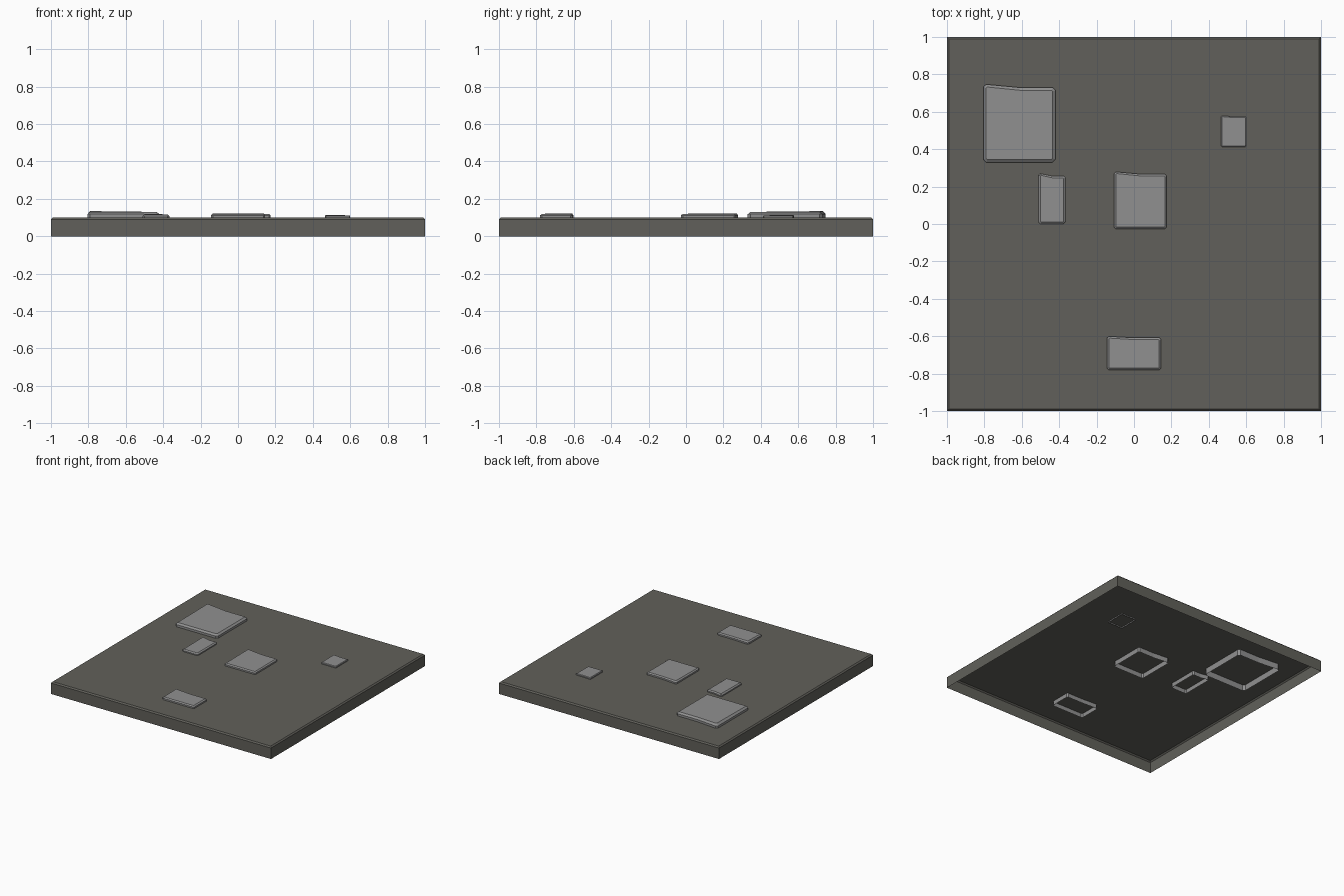
import bpy
import bmesh
from mathutils import Vector

if "Cube" in bpy.data.objects:
    bpy.data.objects.remove(bpy.data.objects["Cube"])


def material(name, rgb):
    m = bpy.data.materials.new(name)
    m.diffuse_color = (*rgb, 1)
    m.use_nodes = True
    m.node_tree.nodes["Principled BSDF"].inputs["Base Color"].default_value = m.diffuse_color
    return m


SOIL = material("dark_ground", (0.12, 0.118, 0.103))
STONE = material("grey_stone", (0.28, 0.28, 0.28))


def loft(name, rings, mat):
    """Join rings of points into walls and cap the last ring; bottom stays open."""
    bm = bmesh.new()
    loops = [[bm.verts.new(p) for p in ring] for ring in rings]
    n = len(loops[0])
    for low, high in zip(loops, loops[1:]):
        for i in range(n):
            j = (i + 1) % n
            bm.faces.new((low[i], low[j], high[j], high[i]))
    bm.faces.new(loops[-1])
    mesh = bpy.data.meshes.new(name)
    bm.to_mesh(mesh)
    bm.free()
    mesh.materials.append(mat)
    ob = bpy.data.objects.new(name, mesh)
    bpy.context.collection.objects.link(ob)
    return ob


def square(r, z):
    return [(-r, -r, z), (r, -r, z), (r, r, z), (-r, r, z)]


# Ground tile: hollow underneath, small bevel around the top
loft("ground_tile", [square(1, 0), square(1, 0.09), square(0.99, 0.1)], SOIL)


def outline(x0, x1, y0, y1, pull, inset, cut, z, lift=0.0):
    """Chamfered rectangle with its back left corner pulled outwards."""
    x0, x1, y0, y1 = x0 + inset, x1 - inset, y0 + inset, y1 - inset
    xm = (x0 + x1) / 2
    corners = [(x0, y0, z), (x1, y0, z), (x1, y1, z),
               (xm, y1, z), (x0, y1 + pull, z + lift)]
    pts = []
    for i, c in enumerate(corners):
        c = Vector(c)
        if i == 3:
            pts.append(c)
            continue
        for other in (corners[i - 1], corners[(i + 1) % 5]):
            pts.append(c + (Vector(other) - c).normalized() * cut)
    return pts


def stone(name, x0, x1, y0, y1, pull, low, top, b):
    box = (x0, x1, y0, y1, pull)
    loft(name, [outline(*box, 0, b, low),
                outline(*box, 0, b, top - b * 0.8),
                outline(*box, b, b * 0.4, top, b * 0.3)], STONE)


# Paving stones sunk through the tile surface
stone("large_stone", -0.805, -0.42, 0.33, 0.73, 0.018, 0.05, 0.13, 0.015)
stone("narrow_stone", -0.51, -0.367, 0.0, 0.257, 0.014, 0.065, 0.117, 0.010)
stone("centre_stone", -0.107, 0.175, -0.027, 0.267, 0.013, 0.06, 0.12, 0.010)
stone("front_stone", -0.145, 0.145, -0.78, -0.608, 0.008, 0.065, 0.12, 0.010)
stone("small_stone", 0.465, 0.6, 0.413, 0.574, 0.005, 0.09, 0.112, 0.005)
